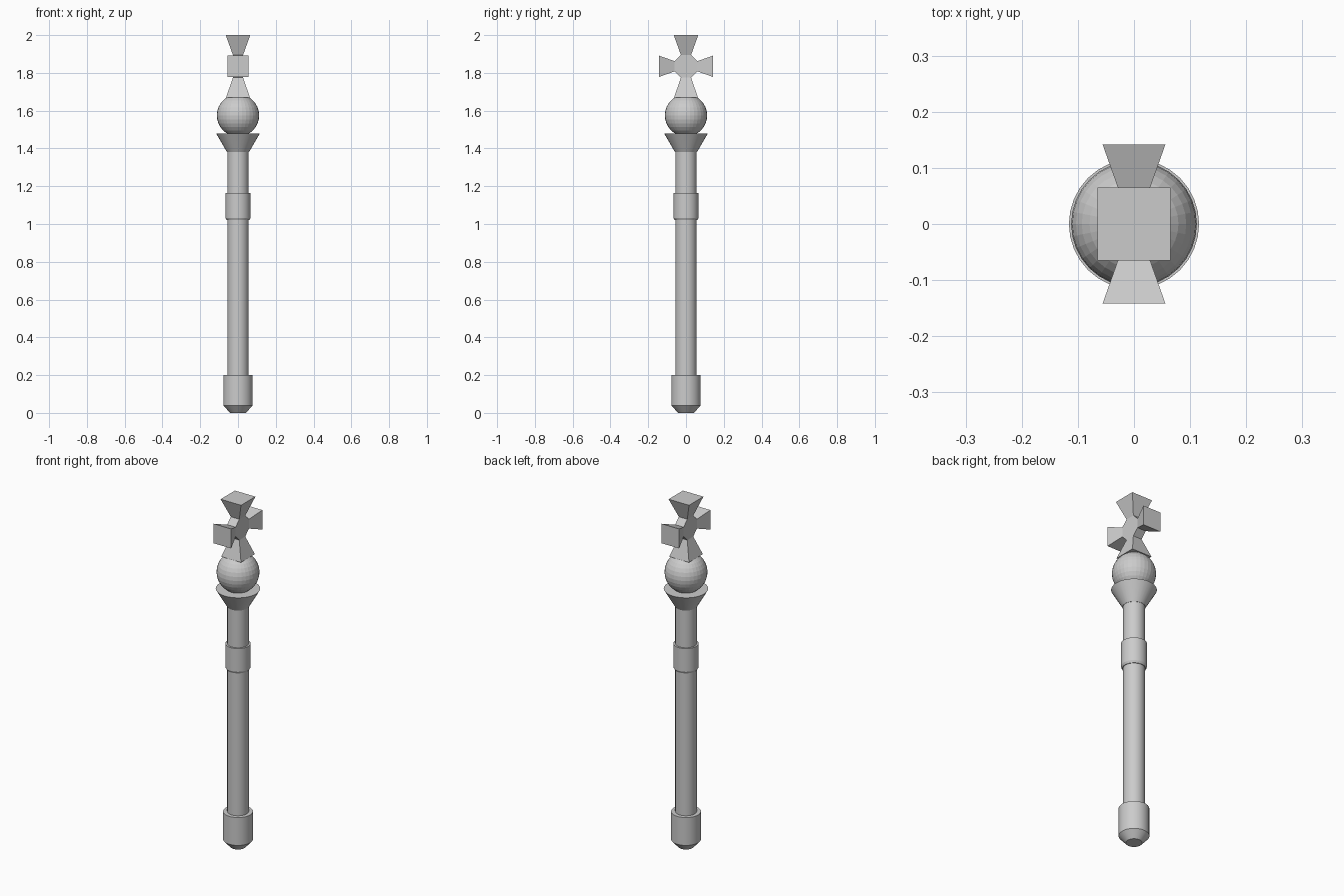
import bpy, bmesh, math

if "Cube" in bpy.data.objects:
    bpy.data.objects.remove(bpy.data.objects["Cube"])

SIDES = 32


def make_object(name, bm, smooth=False):
    bmesh.ops.recalc_face_normals(bm, faces=bm.faces)
    mesh = bpy.data.meshes.new(name)
    bm.to_mesh(mesh)
    bm.free()
    obj = bpy.data.objects.new(name, mesh)
    bpy.context.collection.objects.link(obj)
    if smooth:
        bpy.context.view_layer.objects.active = obj
        obj.select_set(True)
        bpy.ops.object.shade_smooth_by_angle(angle=math.radians(25))
        obj.select_set(False)
    return obj


def turned(name, profile):
    """Closed round part from (radius, height) points, bottom to top."""
    bm = bmesh.new()
    rings = [[bm.verts.new((r * math.cos(math.tau * i / SIDES),
                            r * math.sin(math.tau * i / SIDES), z))
              for i in range(SIDES)] for r, z in profile]
    for a, b in zip(rings, rings[1:]):
        for i in range(SIDES):
            j = (i + 1) % SIDES
            bm.faces.new((a[i], a[j], b[j], b[i]))
    bm.faces.new(rings[0])
    bm.faces.new(rings[-1])
    return make_object(name, bm, smooth=True)


# Turned staff parts
turned("foot", [(0.042, 0), (0.078, 0.04), (0.078, 0.2)])
turned("shaft", [(0.056, 0.1), (0.056, 1.4)])
turned("collar", [(0.060, 1.02), (0.066, 1.032), (0.066, 1.165)])
turned("flared_cup", [(0.058, 1.38), (0.116, 1.48)])

# Faceted ball resting in the cup
bm = bmesh.new()
bmesh.ops.create_uvsphere(bm, u_segments=32, v_segments=16, radius=0.112)
ball = make_object("ball", bm)
ball.location.z = 1.575

# Cross: eight-sided core with a flared arm drawn out of every other side
bm = bmesh.new()
inner, neck, center_z = 0.06, 0.027, 1.835
outline = [(neck, inner), (inner, neck), (inner, -neck), (neck, -inner),
           (-neck, -inner), (-inner, -neck), (-inner, neck), (-neck, inner)]
front, back = [[bm.verts.new((x, y, center_z + z)) for y, z in outline]
               for x in (-neck, neck)]
bm.faces.new(front)
bm.faces.new(back)
# arm start corner -> (tip distance, half width)
arms = {7: (0.165, 0.065), 1: (0.142, 0.056),
        3: (0.165, 0.063), 5: (0.142, 0.056)}
for i in range(8):
    j = (i + 1) % 8
    base = [front[i], front[j], back[j], back[i]]
    if i not in arms:
        bm.faces.new(base)
        continue
    reach, half = arms[i]
    tip = []
    for v in base:
        x = math.copysign(half, v.co.x)
        y, z = v.co.y, v.co.z - center_z
        if abs(y) > abs(z):
            y, z = math.copysign(reach, y), math.copysign(half, z)
        else:
            y, z = math.copysign(half, y), math.copysign(reach, z)
        tip.append(bm.verts.new((x, y, center_z + z)))
    for k in range(4):
        m = (k + 1) % 4
        bm.faces.new((base[k], base[m], tip[m], tip[k]))
    bm.faces.new(tip)
make_object("flared_cross", bm)
